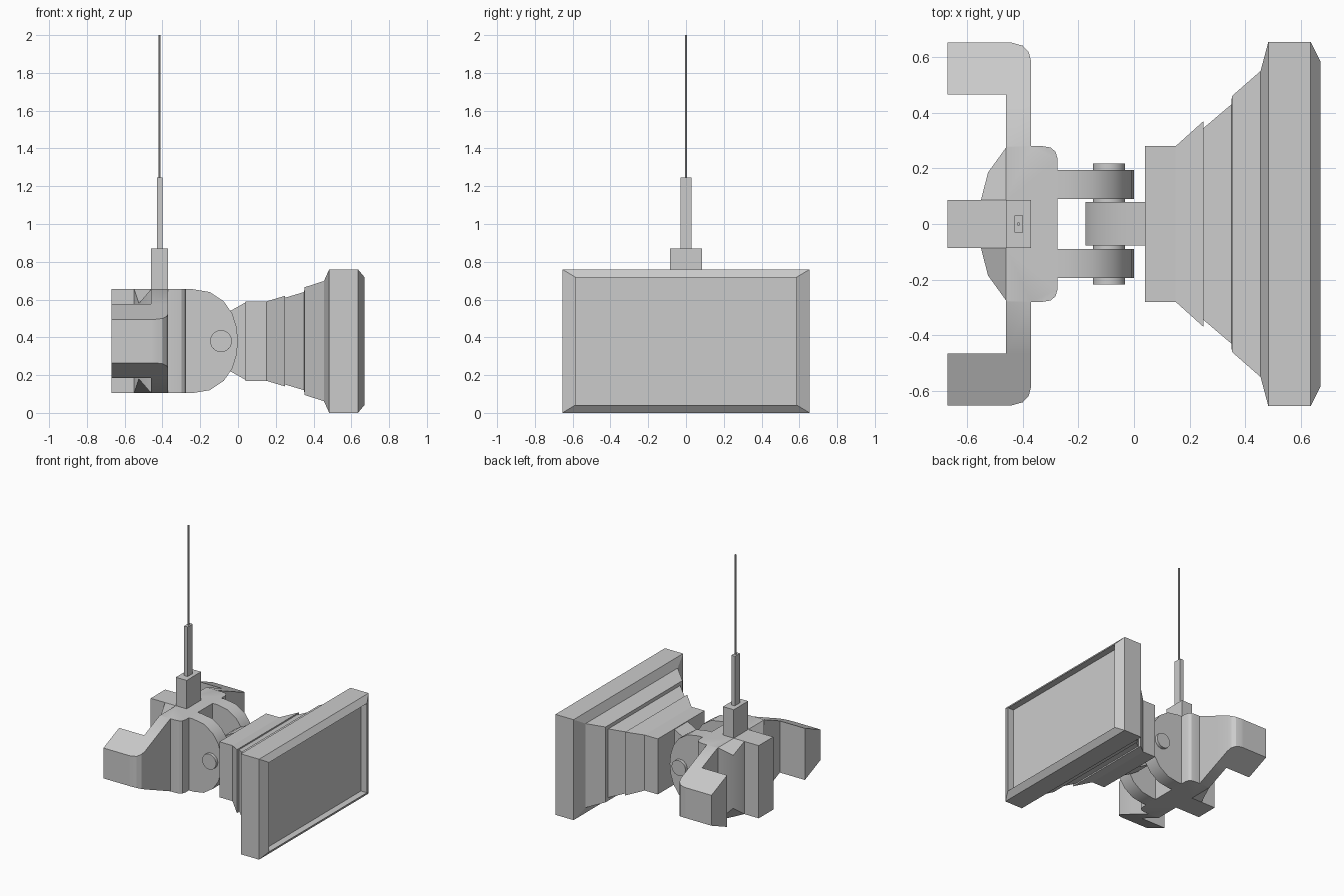
import bpy, bmesh, math
from mathutils import Vector

if "Cube" in bpy.data.objects:
    bpy.data.objects.remove(bpy.data.objects["Cube"])

MID = 0.38  # height of the horizontal symmetry plane


def finish(bm, name, angle=32):
    bmesh.ops.recalc_face_normals(bm, faces=bm.faces)
    mesh = bpy.data.meshes.new(name)
    bm.to_mesh(mesh)
    bm.free()
    ob = bpy.data.objects.new(name, mesh)
    bpy.context.collection.objects.link(ob)
    bpy.ops.object.select_all(action='DESELECT')
    ob.select_set(True)
    bpy.context.view_layer.objects.active = ob
    bpy.ops.object.shade_smooth_by_angle(angle=math.radians(angle))
    return ob


def prism(bm, points, vec):
    """Extrude a closed 3D outline along vec."""
    face = bm.faces.new([bm.verts.new(p) for p in points])
    ret = bmesh.ops.extrude_face_region(bm, geom=[face], use_keep_orig=True)
    bmesh.ops.translate(bm, vec=vec, verts=[g for g in ret['geom'] if isinstance(g, bmesh.types.BMVert)])


def side_plate(name, upper, y0, y1):
    """Plate from an x / half-height profile mirrored about MID."""
    pts = [(x, y0, MID + h) for x, h in upper]
    pts += [(x, y0, MID - h) for x, h in reversed(upper) if h > 0]
    bm = bmesh.new()
    prism(bm, pts, (0, y1 - y0, 0))
    return finish(bm, name)


def box(name, x, sx, sy, z0, z1):
    bm = bmesh.new()
    bmesh.ops.create_cube(bm, size=1)
    for v in bm.verts:
        v.co = Vector((x + v.co.x * sx, v.co.y * sy, (z0 + z1) / 2 + v.co.z * (z1 - z0)))
    return finish(bm, name)


# Display head: rectangular loft with stepped neck, bevelled rim and recessed screen
sections = [
    (0.04, 0.28, 0.21), (0.15, 0.28, 0.21), (0.25, 0.37, 0.24), (0.25, 0.345, 0.23),
    (0.35, 0.43, 0.26), (0.352, 0.46, 0.285), (0.455, 0.55, 0.318), (0.483, 0.655, 0.38),
    (0.635, 0.655, 0.38), (0.67, 0.585, 0.338), (0.62, 0.585, 0.338)]
bm = bmesh.new()
rings = [[bm.verts.new((x, sy * hy, MID + sz * hz))
          for sy, sz in ((-1, -1), (1, -1), (1, 1), (-1, 1))] for x, hy, hz in sections]
for a, b in zip(rings, rings[1:]):
    for i in range(4):
        j = (i + 1) % 4
        bm.faces.new((a[i], a[j], b[j], b[i]))
bm.faces.new(rings[0])
bm.faces.new(rings[-1])
finish(bm, "display_head", 8)

# Hinge: centre knuckle, two fork plates and the pin
side_plate("hinge_knuckle", [(0.05, 0.21), (0.04, 0.205), (-0.04, 0.16), (-0.10, 0.12),
                             (-0.15, 0.07), (-0.175, 0.0)], -0.078, 0.08)
fork = [(-0.30, 0.275), (-0.24, 0.275), (-0.15, 0.26), (-0.075, 0.21),
        (-0.03, 0.145), (-0.008, 0.075), (0.0, 0.0)]
for side, label in ((-1, "front"), (1, "back")):
    side_plate("hinge_fork_" + label, fork, side * 0.09, side * 0.195)
bpy.ops.mesh.primitive_cylinder_add(vertices=24, radius=0.058, depth=0.436,
                                    location=(-0.09, 0.0, MID), rotation=(math.pi / 2, 0, 0))
pin = bpy.context.object
pin.name = "hinge_pin"
bpy.ops.object.shade_smooth_by_angle(angle=math.radians(32))

# Clamp body: mirrored plan outline, extruded, arms tapering towards their ends
half = [(-0.275, 0.235), (-0.282, 0.26), (-0.30, 0.275), (-0.33, 0.28), (-0.37, 0.28),
        (-0.37, 0.585), (-0.378, 0.617), (-0.40, 0.641), (-0.44, 0.652), (-0.67, 0.652),
        (-0.67, 0.465), (-0.46, 0.465), (-0.46, 0.275), (-0.525, 0.185), (-0.55, 0.087),
        (-0.67, 0.087)]
outline = half + [(x, -y) for x, y in reversed(half)]
bm = bmesh.new()
prism(bm, [(x, y, -1) for x, y in outline], (0, 0, 2))
cuts = [((0, s * y, 0), (0, 1, 0)) for s in (-1, 1) for y in (0.087, 0.28, 0.465)]
cuts.append(((-0.46, 0, 0), (1, 0, 0)))
for co, no in cuts:
    bmesh.ops.bisect_plane(bm, geom=bm.verts[:] + bm.edges[:] + bm.faces[:],
                           dist=1e-4, plane_co=co, plane_no=no)
for v in bm.verts:
    h = 0.275 - 0.43 * max(0, abs(v.co.y) - 0.28)
    if abs(v.co.x + 0.525) < 0.002 and abs(abs(v.co.y) - 0.185) < 0.002:
        h = 0.20  # dished shoulder
    v.co.z = MID + h * (1 if v.co.z > 0 else -1)
bmesh.ops.triangulate(bm, faces=[f for f in bm.faces if len(f.verts) > 4])
finish(bm, "clamp_body", 25)

# Antenna: base block, sleeve and thin whip
box("antenna_base", -0.415, 0.09, 0.172, 0.60, 0.87)
box("antenna_sleeve", -0.415, 0.03, 0.06, 0.86, 1.245)
bpy.ops.mesh.primitive_cylinder_add(vertices=8, radius=0.006, depth=0.76, location=(-0.415, 0, 1.62))
bpy.context.object.name = "antenna_whip"
